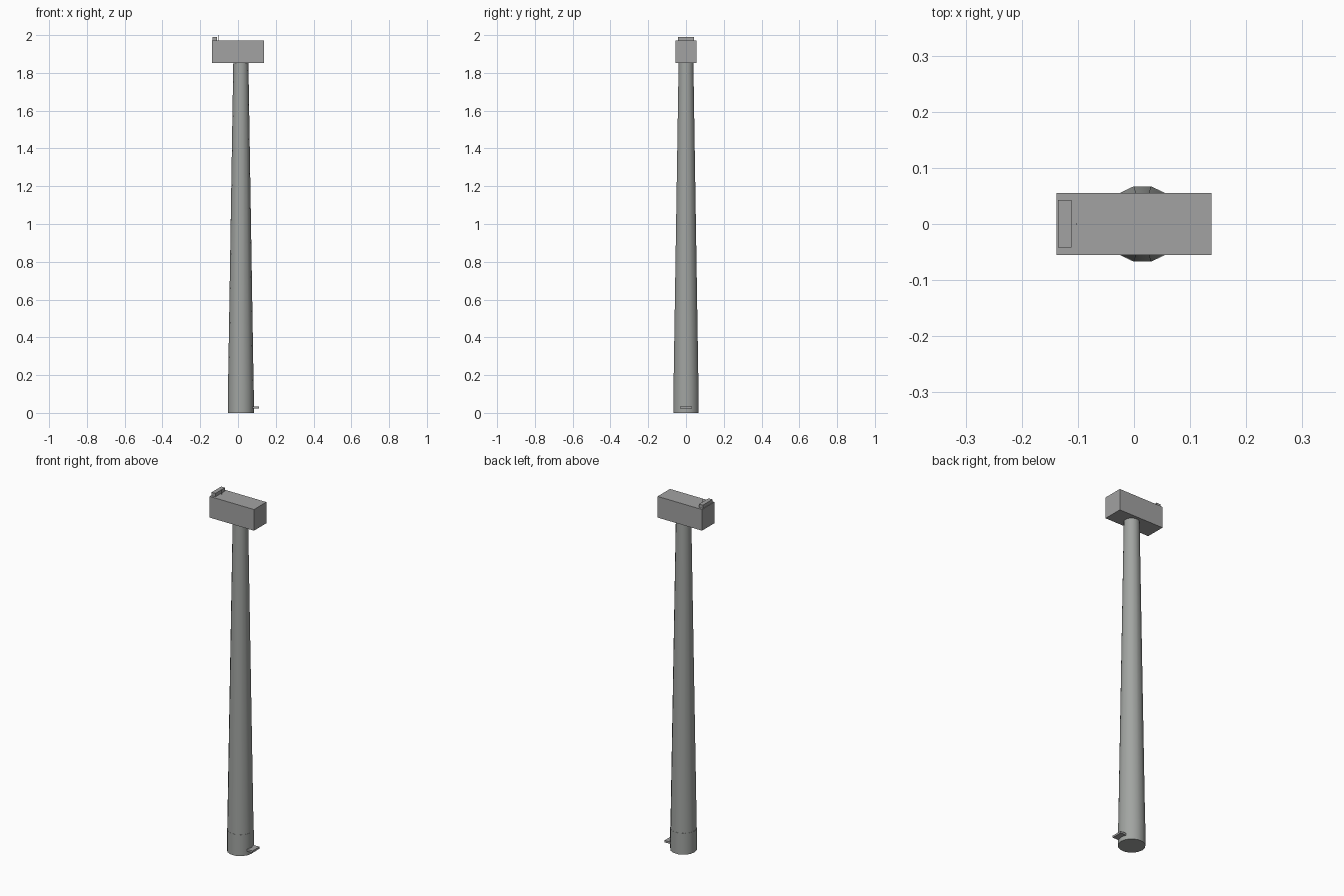
import bpy
import bmesh
import math
from mathutils import Matrix, Vector

cube = bpy.data.objects.get("Cube")
if cube:
    bpy.data.objects.remove(cube, do_unlink=True)


def material(name, colour):
    mat = bpy.data.materials.new(name)
    mat.use_nodes = True
    mat.diffuse_color = (*colour, 1)
    mat.node_tree.nodes["Principled BSDF"].inputs["Base Color"].default_value = (*colour, 1)
    return mat


tower_grey = material("tower grey", (0.36, 0.375, 0.36))
housing_grey = material("housing grey", (0.36, 0.36, 0.36))


def finish(name, bm, mat):
    bmesh.ops.recalc_face_normals(bm, faces=bm.faces)
    mesh = bpy.data.meshes.new(name)
    bm.to_mesh(mesh)
    bm.free()
    mesh.materials.append(mat)
    obj = bpy.data.objects.new(name, mesh)
    bpy.context.collection.objects.link(obj)
    return obj


def box(name, low, high, mat):
    low, high = Vector(low), Vector(high)
    bm = bmesh.new()
    bmesh.ops.create_cube(bm, size=1, matrix=Matrix.Translation((low + high) / 2)
                          @ Matrix.Diagonal((*(high - low), 1)))
    return finish(name, bm, mat)


def lathe(name, profile, sides, x, mat):
    """Capped stack of regular rings given as (radius, height)."""
    bm = bmesh.new()
    rings = []
    for radius, z in profile:
        angles = [2 * math.pi * i / sides for i in range(sides)]
        rings.append([bm.verts.new((x + radius * math.cos(a), radius * math.sin(a), z))
                      for a in angles])
    for lower, upper in zip(rings, rings[1:]):
        for i in range(sides):
            j = (i + 1) % sides
            bm.faces.new((lower[i], lower[j], upper[j], upper[i]))
    bm.faces.new(rings[0])
    bm.faces.new(rings[-1])
    obj = finish(name, bm, mat)
    bpy.ops.object.select_all(action="DESELECT")
    obj.select_set(True)
    bpy.context.view_layer.objects.active = obj
    bpy.ops.object.shade_smooth_by_angle(angle=math.radians(40))
    return obj


# Tower: straight foot section, then a long taper up to the housing
AXIS = 0.015
lathe("tower_foot", [(0.069, 0), (0.069, 0.12)], 14, AXIS, tower_grey)
lathe("tower_shaft", [(0.068, 0.12), (0.04, 1.856)], 14, AXIS, tower_grey)

# Door step at the foot
box("door_step", (0.07, -0.031, 0.024), (0.112, 0.031, 0.035), housing_grey)

# Housing with its roof cooler and mast
box("housing", (-0.138, -0.055, 1.853), (0.138, 0.055, 1.972), housing_grey)
box("roof_cooler", (-0.135, -0.042, 1.97), (-0.111, 0.043, 1.991), housing_grey)
box("roof_mast", (-0.1035, -0.001, 1.97), (-0.1015, 0.001, 2.0), housing_grey)
